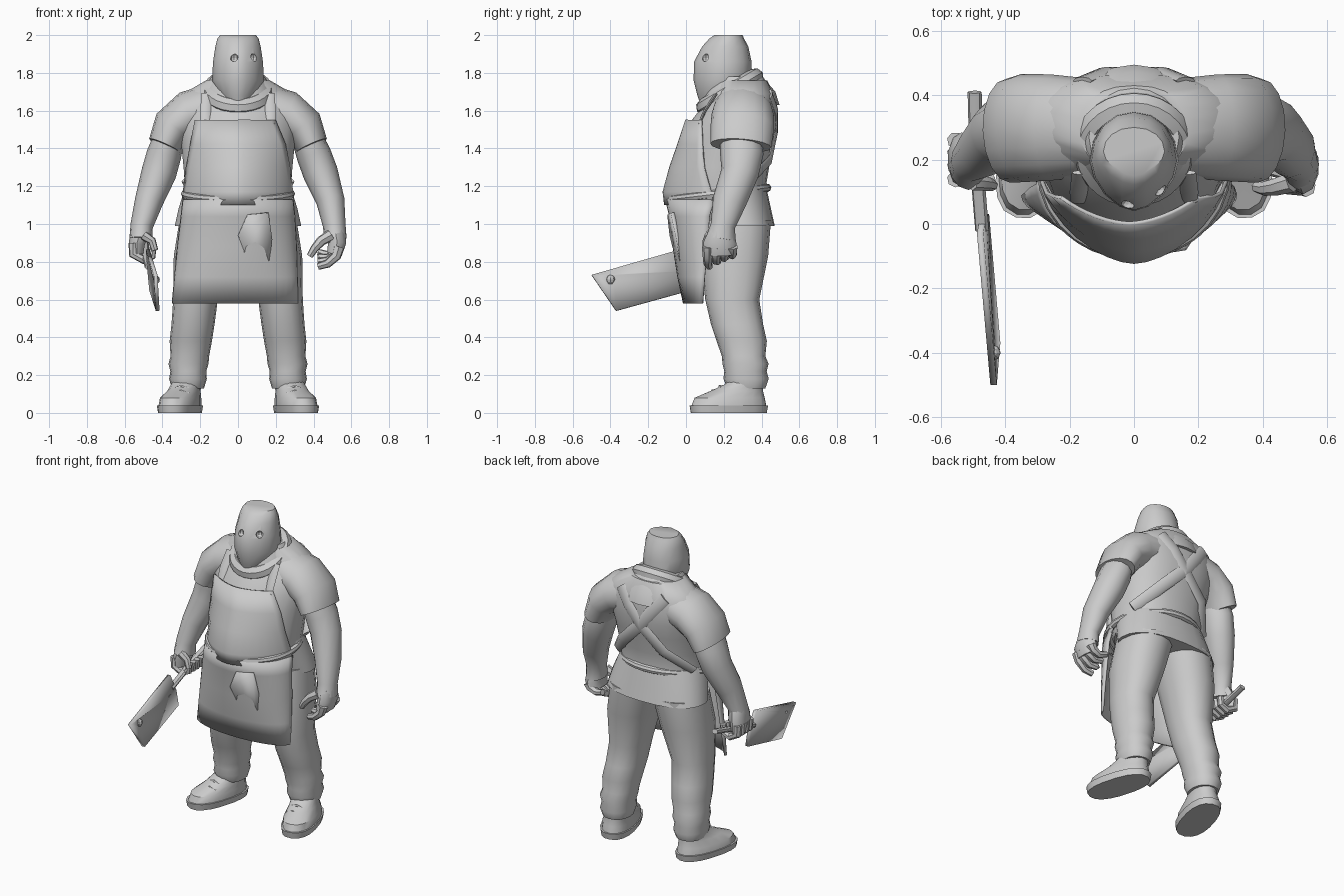
import bpy, bmesh, math
from mathutils import Vector, Matrix

if "Cube" in bpy.data.objects:
    bpy.data.objects.remove(bpy.data.objects["Cube"])

GREY = (0.6, 0.6, 0.6, 1)
mat = bpy.data.materials.new("light grey")
mat.use_nodes = True
mat.diffuse_color = GREY
mat.node_tree.nodes["Principled BSDF"].inputs["Base Color"].default_value = GREY


def finish(ob, angle=40):
    if not ob.data.materials:
        ob.data.materials.append(mat)
    bpy.ops.object.select_all(action='DESELECT')
    ob.select_set(True)
    bpy.context.view_layer.objects.active = ob
    bpy.ops.object.shade_smooth_by_angle(angle=math.radians(angle))
    return ob


def make(name, bm, thick=0, angle=40):
    bmesh.ops.recalc_face_normals(bm, faces=bm.faces[:])
    me = bpy.data.meshes.new(name)
    bm.to_mesh(me)
    bm.free()
    ob = bpy.data.objects.new(name, me)
    bpy.context.collection.objects.link(ob)
    if thick:
        mod = ob.modifiers.new("thickness", 'SOLIDIFY')
        mod.thickness, mod.offset = thick, 0
    return finish(ob, angle)


def spow(v, e):
    return math.copysign(abs(v) ** (2 / e), v)


def loft(name, rings, n=16, flat=True, e=2.0, front=None, arc=False, side=1, thick=0, turn=None):
    """Skin through rings (x, y, z, half width, half depth[, half arc in degrees]).
    e rounds the section (2 is an ellipse); front gives the -y half its own value."""
    bm = bmesh.new()
    centres = [Vector((r[0] * side, r[1], r[2])) for r in rings]
    loops = []
    for i, r in enumerate(rings):
        t = Vector((0, 0, 1))
        if not flat:
            t = (centres[min(i + 1, len(rings) - 1)] - centres[max(i - 1, 0)]).normalized()
        u = Vector((0, 1, 0)).cross(t).normalized()
        v = t.cross(u)
        loop = []
        for k in range(n):
            if arc:
                a = -math.pi / 2 + math.radians(r[5]) * (2 * k / (n - 1) - 1)
            else:
                a = 2 * math.pi * k / n - math.pi / 2
            p = front if front and math.sin(a) < 0 else e
            loop.append(bm.verts.new(centres[i] + u * r[3] * spow(math.cos(a), p)
                                     + v * r[4] * spow(math.sin(a), p)))
        loops.append(loop)
    for a, b in zip(loops, loops[1:]):
        for k in range(n - 1 if arc else n):
            j = (k + 1) % n
            bm.faces.new((a[k], a[j], b[j], b[k]))
    if not arc:
        bm.faces.new(loops[0])
        bm.faces.new(loops[-1])
    if turn:
        bmesh.ops.rotate(bm, verts=bm.verts[:], cent=turn[0],
                         matrix=Matrix.Rotation(turn[1], 3, 'Z'))
    return make(name, bm, thick)


def tube(name, pts, a, b=None, side=1, n=8, taper=1.0):
    """Strip or finger along a path."""
    last = len(pts) - 1
    rings = [(*p, a * (1 + (taper - 1) * i / last), (b or a) * (1 + (taper - 1) * i / last))
             for i, p in enumerate(pts)]
    return loft(name, rings, n, flat=False, side=side)


def plate(name, pts, thick):
    bm = bmesh.new()
    bm.faces.new([bm.verts.new(p) for p in pts])
    return make(name, bm, thick, 30)


def hoop(name, loc, major, minor, depth, tilt):
    bpy.ops.mesh.primitive_torus_add(location=loc, rotation=(tilt, 0, 0), major_radius=major,
                                     minor_radius=minor, major_segments=28, minor_segments=8)
    ob = bpy.context.object
    ob.name = name
    ob.scale = (1, depth, 1)
    return finish(ob)


def cut(ob, loc, r):
    bpy.ops.mesh.primitive_uv_sphere_add(segments=8, ring_count=6, radius=r, location=loc)
    cutter = bpy.context.object
    cutter.data.materials.append(mat)
    cutter.hide_render = True
    mod = ob.modifiers.new("hole", 'BOOLEAN')
    mod.operation, mod.object, mod.solver = 'DIFFERENCE', cutter, 'EXACT'
    bpy.context.view_layer.objects.active = ob
    bpy.ops.object.modifier_apply(modifier=mod.name)
    bpy.data.objects.remove(cutter)


# Shirt body and its flared tail
loft("shirt_body", [(0, .2, 1.1, .28, .24), (0, .17, 1.18, .28, .25), (0, .185, 1.3, .288, .255),
                    (0, .215, 1.42, .3, .245), (0, .245, 1.52, .315, .238),
                    (0, .28, 1.62, .33, .195), (0, .3, 1.69, .29, .165),
                    (0, .28, 1.76, .17, .15)], 24, e=2.4, front=1.68)
loft("shirt_tail", [(0, .28, .99, .335, .19), (0, .25, 1.08, .315, .2),
                    (0, .2, 1.2, .278, .224)], 24, e=2.4, front=1.8)

# Hood, cowl roll and the cape under it
head = loft("hood", [(0, .12, 1.6, .025, .03), (0, .17, 1.68, .1, .11), (0, .195, 1.76, .138, .155),
                     (0, .195, 1.86, .132, .152), (0, .208, 1.94, .12, .122),
                     (0, .215, 1.98, .11, .093), (0, .225, 2.0, .095, .075)],
            16, e=2.1, front=1.7)
for x, y in ((-.02, .06), (.082, .105)):
    cut(head, (x, y, 1.88), .022)
hoop("cowl_roll", (0, .232, 1.7), .145, .046, 1.06, .54)
loft("cowl_cape", [(0, .285, 1.63, .22, .21), (0, .285, 1.7, .198, .188),
                   (0, .27, 1.78, .14, .135)], 20)

# Apron bib, skirt, belt
loft("apron_bib", [(0, .165, 1.1, .292, .275, 84), (0, .17, 1.17, .292, .288, 80),
                   (0, .185, 1.3, .3, .268, 67), (0, .215, 1.42, .312, .256, 56),
                   (-.015, .25, 1.55, .325, .248, 44)], 17, e=1.68, arc=True, thick=.012)
loft("apron_skirt", [(-.015, .09, .58, .33, .1, 90), (-.01, .1, .72, .322, .14, 90),
                     (-.005, .115, .88, .312, .18, 90), (0, .125, 1.04, .298, .208, 90),
                     (0, .15, 1.13, .288, .255, 90)], 21, e=2.0, arc=True, thick=.012)
hoop("belt_tie", (0, .17, 1.16), .28, .022, .94, .12)

# Cloth hanging from the belt
plate("hanging_cloth", [(x, -.095 + (1.06 - z) * .19 + (x - .03) * .18, z) for x, z in
                        ((.05, 1.05), (.16, 1.06), (.18, .92), (.145, .68), (.06, .69),
                         (.03, .86), (0, .94))], .02)

for s, tag, shift in ((1, "left", 0), (-1, "right", -.018)):
    # Straps
    tube(tag + "_front_strap", [(.17, .07, 1.53), (.172, .1, 1.6), (.165, .16, 1.69)],
         .028, .008, s)
    tube(tag + "_back_strap", [(.16, .445, 1.69), (.085, .476, 1.6), (0, .475, 1.49),
                               (-.15, .445, 1.34), (-.27, .31, 1.2)], .038, .012, s)

    # Sleeve and arm
    loft(tag + "_sleeve", [(.12, .3, 1.615, .135, .15), (.26, .3, 1.58, .125, .165),
                           (.345, .298, 1.515, .11, .168), (.39, .29, 1.415, .088, .162)],
         16, flat=False, side=s)
    loft(tag + "_arm", [(.36, .29, 1.47, .08, .11), (.4 + shift * .5, .295, 1.37, .092, .115),
                        (.437 + shift, .285, 1.27, .093, .1), (.49 + shift, .23, 1.12, .075, .09),
                        (.51, .195, .99, .06, .065), (.515, .185, .92, .06, .08)],
         12, flat=False, side=s)

    # Trouser leg with ankle folds
    loft(tag + "_leg", [(.265, .32, .13, .085, .1), (.265, .318, .18, .1, .12),
                        (.263, .315, .22, .095, .112), (.262, .315, .26, .106, .122),
                        (.255, .305, .3, .102, .115), (.25, .295, .38, .112, .133),
                        (.238, .27, .47, .114, .138), (.225, .245, .6, .118, .143),
                        (.19, .255, .83, .15, .18), (.15, .27, 1.02, .16, .18)],
         16, e=2.2, side=s)

    # Shoe, sole and laces
    turn = (Vector((s * .27, .32, 0)), s * math.radians(16))
    loft(tag + "_sole", [(.28, .22, 0, .098, .208), (.28, .22, .04, .105, .215)],
         18, e=2.4, side=s, turn=turn)
    loft(tag + "_shoe", [(.28, .22, .035, .099, .207), (.278, .225, .08, .096, .193),
                         (.272, .265, .115, .08, .145), (.27, .305, .15, .077, .105),
                         (.27, .32, .18, .075, .09)], 18, e=2.2, side=s, turn=turn)
    for k in range(2):
        y, z = .14 + .04 * k, .115 + .025 * k
        tube(tag + "_lace", [(.26, y, z - .015), (.3, y, z), (.34, y + .01, z - .015)],
             .009, side=s, n=6)

# Open left hand
loft("left_palm", [(.515, .185, .96, .055, .065), (.525, .18, .9, .05, .088),
                   (.51, .18, .84, .042, .085)], 10, flat=False)
for k in range(4):
    y = .115 + .043 * k
    z = .025 * k
    tube("left_finger", [(.535, y, .88), (.52, y, .83 + z * .3), (.475, y, .79 + z * .6),
                         (.425, y + .01, .775 + z)], .031, n=7, taper=.6)
tube("left_thumb", [(.49, .13, .94), (.44, .115, .91), (.405, .11, .87), (.38, .115, .83)],
     .032, n=7, taper=.55)

# Right fist around the handle
loft("right_palm", [(-.515, .195, .97, .055, .065), (-.535, .2, .9, .045, .085),
                    (-.535, .2, .84, .035, .08)], 10, flat=False)
for k in range(4):
    y = .14 + .04 * k
    tube("right_finger", [(-.555, y, .9), (-.555, y, .84), (-.5, y, .81), (-.455, y, .83),
                          (-.45, y, .88)], .026, n=7, taper=.75)
tube("right_thumb", [(-.5, .13, .94), (-.455, .125, .91), (-.44, .12, .86)], .026, n=7, taper=.7)

# Cleaver
tube("cleaver_handle", [(-.495, .41, .9), (-.49, .2, .84), (-.472, -.02, .775)], .022, .016)
blade = plate("cleaver_blade", [(-.425 - (z - .54) * .1 - (y + .37) * .06, y, z) for y, z in
                                ((-.5, .73), (-.37, .54), (.03, .65), (.02, .75), (-.03, .865))],
              .02)
cut(blade, (-.44, -.4, .705), .016)
